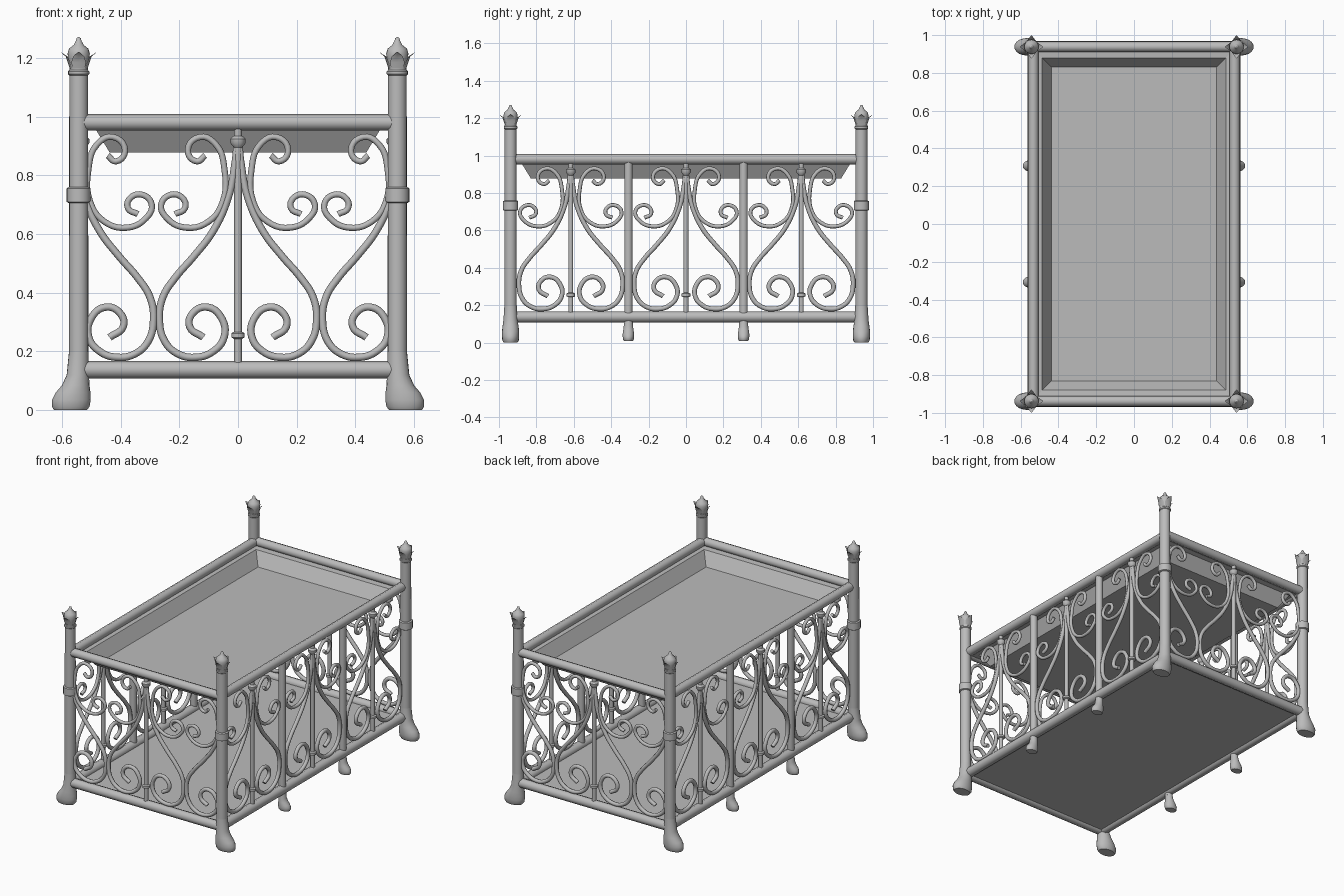
import bpy, bmesh
from math import sin, cos, pi, radians

if bpy.data.objects.get("Cube"):
    bpy.data.objects.remove(bpy.data.objects["Cube"], do_unlink=True)

iron = bpy.data.materials.new("grey iron")
iron.use_nodes = True
GREY = (0.5, 0.5, 0.5, 1)
iron.diffuse_color = GREY
iron.node_tree.nodes["Principled BSDF"].inputs["Base Color"].default_value = GREY

PX, PY = 0.543, 0.938      # corner post centres
SX = 0.533                 # side panel plane
BAR_Y = 0.308              # intermediate side posts


def finish(name, bm, angle=40):
    bmesh.ops.recalc_face_normals(bm, faces=bm.faces)
    mesh = bpy.data.meshes.new(name)
    bm.to_mesh(mesh)
    bm.free()
    mesh.materials.append(iron)
    ob = bpy.data.objects.new(name, mesh)
    bpy.context.collection.objects.link(ob)
    if angle:
        bpy.ops.object.select_all(action='DESELECT')
        ob.select_set(True)
        bpy.context.view_layer.objects.active = ob
        bpy.ops.object.shade_smooth_by_angle(angle=radians(angle))
    return ob


def loft(name, x, y, rings, n=20):
    """Stack of ellipses: (z, x offset, x radius, y radius)."""
    bm = bmesh.new()
    loops = [[bm.verts.new((x + dx + rx * cos(2 * pi * i / n), y + ry * sin(2 * pi * i / n), z))
              for i in range(n)] for z, dx, rx, ry in rings]
    for a, b in zip(loops, loops[1:]):
        for i in range(n):
            j = (i + 1) % n
            bm.faces.new((a[i], a[j], b[j], b[i]))
    bm.faces.new(loops[0])
    bm.faces.new(loops[-1])
    return finish(name, bm)


def lathe(name, x, y, profile, n=20):
    return loft(name, x, y, [(z, 0, r, r) for z, r in profile], n)


def tube(name, points, radius, spline_type='BEZIER', end_radius=1.0):
    curve = bpy.data.curves.new(name, 'CURVE')
    curve.dimensions = '3D'
    curve.bevel_depth = radius
    curve.bevel_resolution = 2
    curve.resolution_u = 5
    curve.use_fill_caps = True
    curve.materials.append(iron)
    sp = curve.splines.new(spline_type)
    pts = sp.bezier_points if spline_type == 'BEZIER' else sp.points
    pts.add(len(points) - 1)
    for p, co in zip(pts, points):
        if spline_type == 'BEZIER':
            p.co = co
            p.handle_left_type = p.handle_right_type = 'AUTO'
        else:
            p.co = (*co, 1)
    pts[0].radius = end_radius
    ob = bpy.data.objects.new(name, curve)
    bpy.context.collection.objects.link(ob)
    return ob


# Corner feet, posts, collars and finials
FOOT = [(0, .028, .056, .037), (.012, .027, .064, .044), (.035, .025, .066, .046),
        (.06, .019, .059, .046), (.085, .010, .047, .043), (.12, .003, .038, .038),
        (.2, 0, .033, .033)]
LEAF = [(1.162, .030, .020), (1.185, .037, .025), (1.205, .044, .019), (1.22, .061, .002)]


def leaves(x, y):
    bm = bmesh.new()
    for k in range(4):
        a = k * pi / 2
        rows = []
        for z, r, w in LEAF:
            row = []
            for t in (-1, 0, 1):
                u, v = r - abs(t) * w * .35, t * w
                row.append(bm.verts.new((x + u * cos(a) - v * sin(a),
                                         y + u * sin(a) + v * cos(a), z)))
            rows.append(row)
        for p, q in zip(rows, rows[1:]):
            for i in (0, 1):
                bm.faces.new((p[i], p[i + 1], q[i + 1], q[i]))
    finish("finial_leaves", bm)


for sx in (-1, 1):
    for sy in (-1, 1):
        x, y = sx * PX, sy * PY
        loft("corner_foot", x, y, [(z, sx * d, a, b) for z, d, a, b in FOOT])
        lathe("corner_post", x, y, [(.2, .033), (1.165, .032)])
        lathe("post_collar", x, y, [(.706, .034), (.71, .041), (.756, .041), (.76, .034)])
        lathe("finial_ring", x, y, [(1.14, .031), (1.145, .036), (1.155, .036), (1.16, .031)])
        lathe("finial_bud", x, y, [(1.16, .028), (1.195, .035), (1.215, .038), (1.232, .033),
                                   (1.245, .017), (1.258, .010), (1.268, .007), (1.272, .001)])
        leaves(x, y)
        # Intermediate posts with small feet
        yb = sy * BAR_Y
        loft("small_foot", sx * SX, yb,
             [(.01 + z * .62, sx * d * .6, a * .62, b * .66) for z, d, a, b in FOOT])
        lathe("side_post", sx * SX, yb, [(.1, .022), (.965, .022)], 14)

# Rails
for name, z, r in (("top_rail", .981, .028), ("bottom_rail", .138, .030)):
    for s in (-1, 1):
        tube(name, [(-PX, s * PY, z), (PX, s * PY, z)], r, 'POLY')
        tube(name, [(s * SX, -PY, z), (s * SX, PY, z)], r, 'POLY')


# Sunken tray and floor plate
def rect(bm, hx, hy, z):
    return [bm.verts.new((a * hx, b * hy, z)) for a, b in ((-1, -1), (1, -1), (1, 1), (-1, 1))]


bm = bmesh.new()
loops = [rect(bm, SX, PY, .965), rect(bm, .487, .88, .96), rect(bm, .438, .83, .879)]
for a, b in zip(loops, loops[1:]):
    for i in range(4):
        j = (i + 1) % 4
        bm.faces.new((a[i], a[j], b[j], b[i]))
bm.faces.new(loops[-1])
finish("tray", bm, 0)

bm = bmesh.new()
bmesh.ops.create_cube(bm, size=1)
bmesh.ops.scale(bm, vec=(2 * SX, 2 * PY, .012), verts=bm.verts)
bmesh.ops.translate(bm, vec=(0, 0, .132), verts=bm.verts)
finish("floor_plate", bm, 0)

# Scrollwork: half a motif, measured outward from its centre bar
S_SCROLL = [(.008, .91), (.012, .83), (.035, .72), (.085, .61), (.15, .525), (.215, .45),
            (.256, .385), (.268, .31), (.25, .235), (.205, .192), (.145, .180), (.085, .2),
            (.047, .25), (.055, .312), (.103, .351), (.153, .332), (.165, .285), (.118, .248)]
C_SCROLL = [(.112, .868), (.14, .848), (.171, .885), (.13, .931), (.075, .905), (.046, .82),
            (.052, .71), (.1, .643), (.178, .622), (.243, .655), (.262, .70), (.23, .734),
            (.188, .722), (.181, .688), (.215, .668)]


def half_motif(place, centre, sign, k):
    for name, pts, r, taper in (("s_scroll", S_SCROLL, .0125, .6), ("c_scroll", C_SCROLL, .0105, 1)):
        tube(name, [place(centre + sign * s * k, z) for s, z in pts], r, end_radius=taper)


def centre_bar(place, centre):
    x, y, _ = place(centre, 0)
    lathe("centre_bar", x, y, [(.15, .0135), (.965, .0135)], 10)
    lathe("bar_ring", x, y, [(.243, .014), (.248, .023), (.262, .023), (.267, .014)], 12)
    lathe("bar_cap", x, y, [(.895, .014), (.91, .026), (.925, .026), (.935, .015)], 12)


for side in (-1, 1):
    def on_end(s, z):
        return (s, side * PY, z)

    def on_side(s, z):
        return (side * SX, s, z)

    centre_bar(on_end, 0)
    for sign in (-1, 1):
        half_motif(on_end, 0, sign, 1)
        half_motif(on_end, -sign * .556, sign, 1)
    for c in (-2 * BAR_Y, 0, 2 * BAR_Y):
        centre_bar(on_side, c)
        for sign in (-1, 1):
            half_motif(on_side, c, sign, 1.035)
